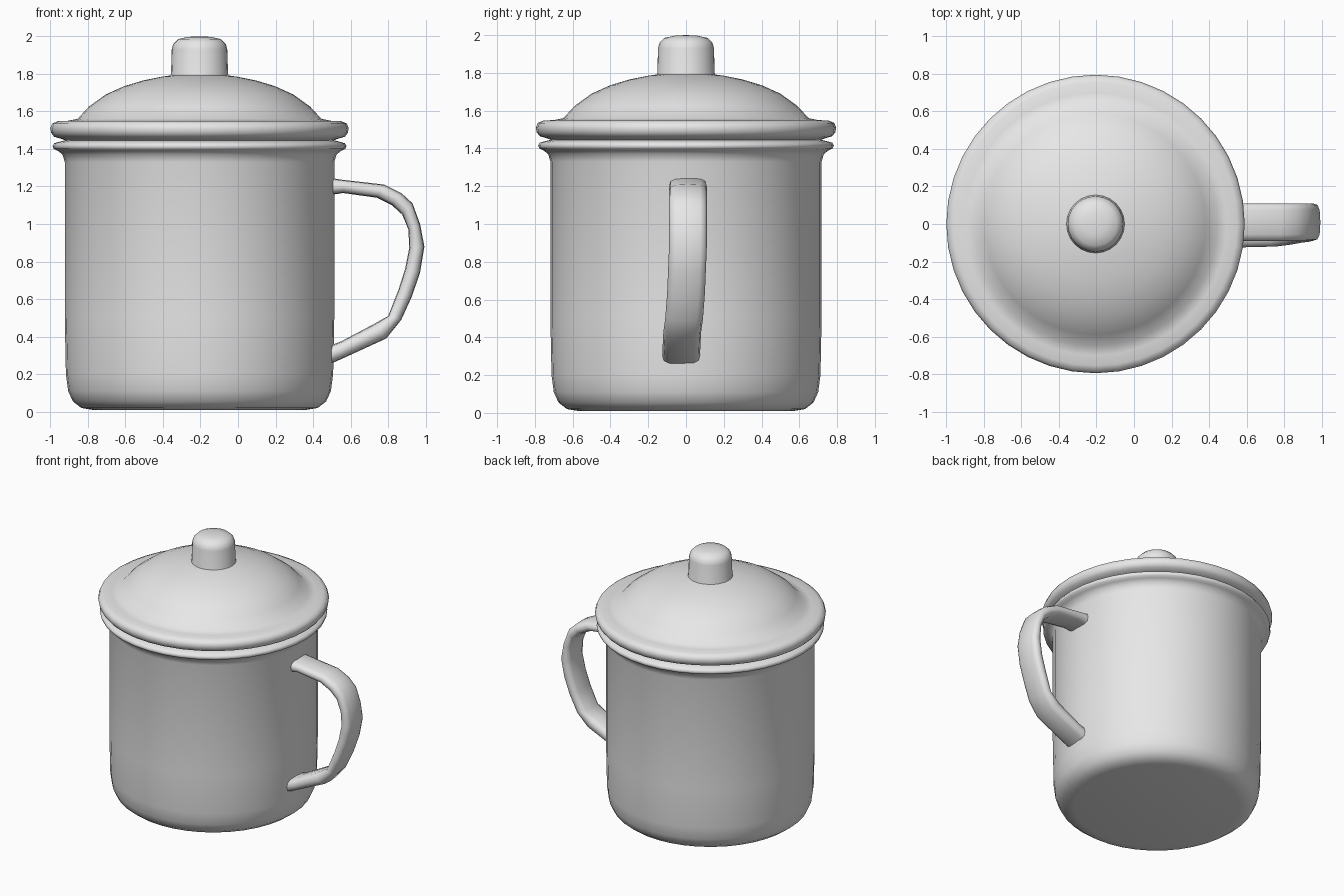
import bpy, bmesh, math
from mathutils import Vector

cube = bpy.data.objects.get("Cube")
if cube:
    bpy.data.objects.remove(cube, do_unlink=True)

AXIS_X = -0.205  # centre line of the mug

enamel = bpy.data.materials.new("grey_enamel")
enamel.use_nodes = True
colour = (0.8, 0.8, 0.8, 1)
enamel.diffuse_color = colour
enamel.node_tree.nodes["Principled BSDF"].inputs["Base Color"].default_value = colour


def finish(name, bm, angle):
    bmesh.ops.recalc_face_normals(bm, faces=bm.faces)
    mesh = bpy.data.meshes.new(name)
    bm.to_mesh(mesh)
    bm.free()
    mesh.materials.append(enamel)
    obj = bpy.data.objects.new(name, mesh)
    bpy.context.collection.objects.link(obj)
    bpy.ops.object.select_all(action="DESELECT")
    obj.select_set(True)
    bpy.context.view_layer.objects.active = obj
    bpy.ops.object.shade_smooth_by_angle(angle=math.radians(angle))
    return obj


def lathe(name, profile, steps=40, angle=50):
    """Spin a (radius, height) profile about the mug's centre line."""
    bm = bmesh.new()
    verts = [bm.verts.new((AXIS_X + r, 0, z)) for r, z in profile]
    edges = [bm.edges.new(pair) for pair in zip(verts, verts[1:])]
    bmesh.ops.spin(bm, geom=verts + edges, cent=(AXIS_X, 0, 0), axis=(0, 0, 1),
                   angle=math.tau, steps=steps, use_duplicate=False)
    bmesh.ops.remove_doubles(bm, verts=bm.verts, dist=0.0005)
    return finish(name, bm, angle)


# Cup with a rounded base and a rolled rim
lathe("cup_body", [
    (0, 0.01), (0.57, 0.01), (0.63, 0.02), (0.675, 0.055), (0.7, 0.11),
    (0.712, 0.2), (0.718, 0.5), (0.718, 1.33), (0.73, 1.37), (0.755, 1.39),
    (0.777, 1.4), (0.783, 1.415), (0.775, 1.43), (0.74, 1.44),
    (0.7, 1.45), (0, 1.45)])

# Domed lid with a thick rounded edge
lathe("lid", [
    (0, 1.44), (0.7, 1.44), (0.74, 1.455), (0.775, 1.465), (0.79, 1.485),
    (0.795, 1.51), (0.785, 1.535), (0.755, 1.548), (0.7, 1.55), (0.65, 1.56),
    (0.59, 1.625), (0.5, 1.69), (0.4, 1.735), (0.3, 1.765),
    (0.2, 1.785), (0.13, 1.795), (0, 1.8)])

# Knob
lathe("lid_knob", [
    (0, 1.76), (0.165, 1.76), (0.152, 1.8), (0.148, 1.93), (0.14, 1.96),
    (0.115, 1.985), (0.06, 1.997), (0, 2.0)], steps=24, angle=60)

# Strap handle: outer and inner points along the loop, with side offset
stations = [
    ((0.46, 1.25), (0.46, 1.15), 0.01), ((0.56, 1.235), (0.56, 1.165), 0.01),
    ((0.78, 1.21), (0.74, 1.14), 0.01), ((0.87, 1.165), (0.82, 1.1), 0.01),
    ((0.93, 1.11), (0.875, 1.05), 0.01), ((0.97, 1.0), (0.908, 0.97), 0.01),
    ((0.993, 0.88), (0.912, 0.87), 0.01), ((0.97, 0.74), (0.89, 0.76), 0.005),
    ((0.925, 0.61), (0.855, 0.65), 0), ((0.87, 0.49), (0.8, 0.51), -0.01),
    ((0.79, 0.39), (0.72, 0.465), -0.02), ((0.55, 0.28), (0.55, 0.375), -0.025),
    ((0.46, 0.24), (0.46, 0.34), -0.025)]
SIDES = 12
bm = bmesh.new()
rings = []
for outer, inner, side in stations:
    a = Vector((outer[0], side, outer[1]))
    b = Vector((inner[0], side, inner[1]))
    ring = []
    for i in range(SIDES):
        t = math.tau * i / SIDES
        c, s = math.cos(t), math.sin(t)
        across = math.copysign(abs(s) ** 0.6, s) * 0.1
        depth = math.copysign(abs(c) ** 0.7, c) / 2
        ring.append(bm.verts.new((a + b) / 2 + (a - b) * depth + Vector((0, across, 0))))
    rings.append(ring)
for r0, r1 in zip(rings, rings[1:]):
    for i in range(SIDES):
        j = (i + 1) % SIDES
        bm.faces.new((r0[i], r0[j], r1[j], r1[i]))
bm.faces.new(rings[0])
bm.faces.new(rings[-1])
finish("handle", bm, 60)
